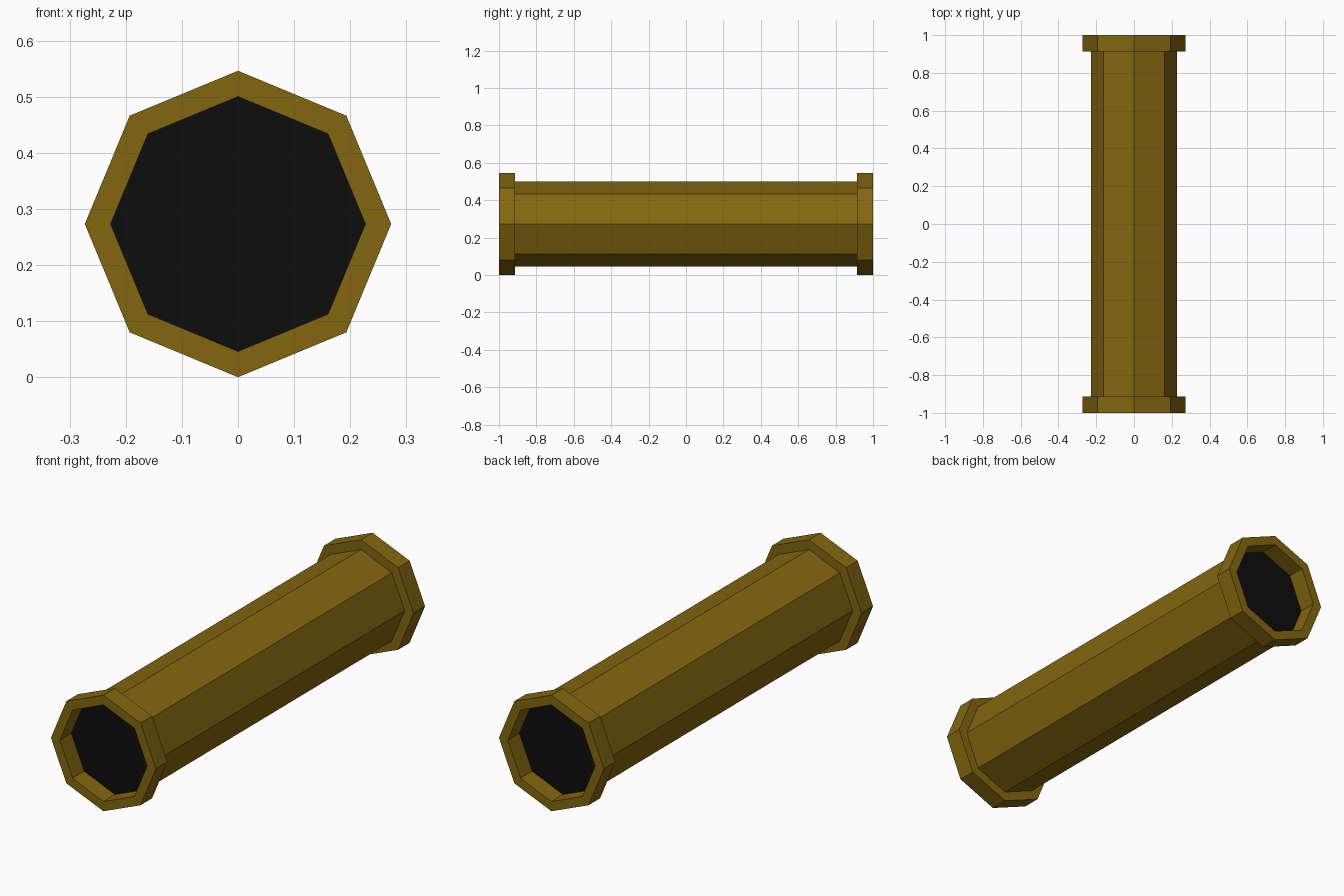
import bpy, bmesh, math

if "Cube" in bpy.data.objects:
    bpy.data.objects.remove(bpy.data.objects["Cube"])

SIDES = 8
R_OUT, R_IN = 0.273, 0.227
Y_END, Y_STEP = 1.0, 0.914


def material(name, rgb):
    m = bpy.data.materials.new(name)
    m.diffuse_color = (*rgb, 1)
    m.use_nodes = True
    m.node_tree.nodes["Principled BSDF"].inputs["Base Color"].default_value = m.diffuse_color
    return m


brown = material("dark mustard brown", (0.225, 0.135, 0.005))
black = material("black", (0.004, 0.004, 0.004))


def ring(bm, r, y):
    # octagon with a corner pointing straight up
    return [bm.verts.new((r * math.sin(2 * math.pi * i / SIDES), y,
                          R_OUT + r * math.cos(2 * math.pi * i / SIDES)))
            for i in range(SIDES)]


def bridge(bm, a, b):
    for i in range(SIDES):
        j = (i + 1) % SIDES
        bm.faces.new((a[i], a[j], b[j], b[i]))


def finish(name, bm, mats):
    bmesh.ops.recalc_face_normals(bm, faces=bm.faces)
    me = bpy.data.meshes.new(name)
    bm.to_mesh(me)
    bm.free()
    for m in mats:
        me.materials.append(m)
    ob = bpy.data.objects.new(name, me)
    bpy.context.collection.objects.link(ob)
    return ob


# pipe body, closed by black recessed ends
bm = bmesh.new()
front, back = ring(bm, R_IN, -Y_STEP), ring(bm, R_IN, Y_STEP)
bridge(bm, front, back)
for loop in (front, back):
    bm.faces.new(loop).material_index = 1
finish("pipe_body", bm, (brown, black))

# raised collar at each end
for name, s in (("front_collar", -1), ("back_collar", 1)):
    bm = bmesh.new()
    profile = [(R_IN, Y_STEP), (R_OUT, Y_STEP), (R_OUT, Y_END), (R_IN, Y_END)]
    rings = [ring(bm, r, s * y) for r, y in profile]
    for k in range(4):
        bridge(bm, rings[k], rings[(k + 1) % 4])
    finish(name, bm, (brown,))
